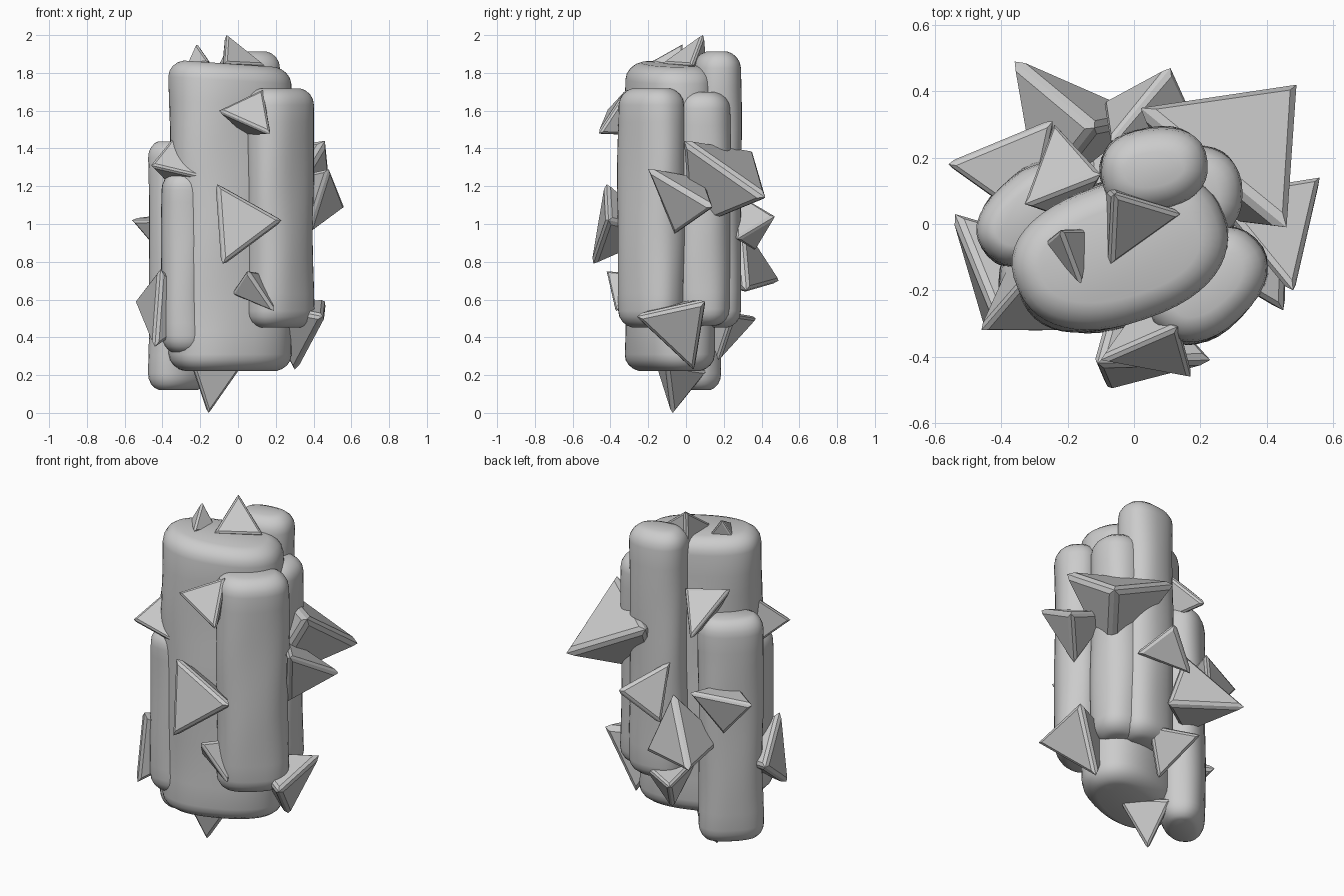
import bpy, bmesh
from math import sin, cos, pi, radians
from mathutils import Vector

if "Cube" in bpy.data.objects:
    bpy.data.objects.remove(bpy.data.objects["Cube"])


def finish(name, bm, smooth):
    bmesh.ops.recalc_face_normals(bm, faces=bm.faces)
    me = bpy.data.meshes.new(name)
    bm.to_mesh(me)
    bm.free()
    for p in me.polygons:
        p.use_smooth = smooth
    ob = bpy.data.objects.new(name, me)
    bpy.context.collection.objects.link(ob)
    return ob


def column(name, cx, cy, rx, ry, rot, z0, z1, tilt=0.0, n=32, seed=0.0, r=0.09):
    """Rounded rock column: superellipse rings with rounded ends."""
    bm = bmesh.new()
    levels = [(z0 + 0.09 * (1 - cos(a)), r * (1 - sin(a)))
              for a in (radians(d) for d in (12, 30, 50, 70, 90))]
    for i in range(1, 12):
        levels.append((z0 + 0.09 + (z1 - z0 - 0.18) * i / 12, 0))
    levels += [(z1 - (z - z0), d) for z, d in reversed(levels[:5])]
    rings = []
    for z, inset in levels:
        t = (z - z0) / (z1 - z0)
        ring = []
        for k in range(n):
            a = 2 * pi * k / n
            c, s = cos(a), sin(a)
            wob = 1 + 0.02 * sin(5 * z + 2 * a + seed) + 0.012 * sin(9 * z - 3 * a + seed)
            x = (rx * wob - inset) * abs(c) ** 0.85 * (1 if c >= 0 else -1)
            y = (ry * wob - inset) * abs(s) ** 0.85 * (1 if s >= 0 else -1)
            q = radians(rot)
            px, py = x * cos(q) - y * sin(q), x * sin(q) + y * cos(q)
            ring.append(bm.verts.new((cx + px, cy + py, z + tilt * px * t ** 3)))
        rings.append(ring)
    for lo, hi in zip(rings, rings[1:]):
        for k in range(n):
            bm.faces.new((lo[k], lo[(k + 1) % n], hi[(k + 1) % n], hi[k]))
    bm.faces.new(rings[0][::-1])
    bm.faces.new(rings[-1])
    return finish(name, bm, True)


def crystal(name, pts):
    """Tetrahedral shard: three outer corners, the fourth buried in the rock."""
    a, b, c = (Vector(p) for p in pts)
    mid = (a + b + c) / 3
    nrm = (b - a).cross(c - a).normalized()
    core = Vector((0, -0.05, min(max(mid.z, 0.5), 1.6)))
    if nrm.dot(core - mid) < 0:
        nrm = -nrm
    edge = ((a - b).length + (b - c).length + (c - a).length) / 3
    bm = bmesh.new()
    v = [bm.verts.new(p) for p in (a, b, c, mid + nrm * edge * 0.8)]
    for i, j, k in ((0, 1, 2), (0, 1, 3), (1, 2, 3), (2, 0, 3)):
        bm.faces.new((v[i], v[j], v[k]))
    bmesh.ops.recalc_face_normals(bm, faces=bm.faces)
    # chamfer-like strips that keep the tips sharp
    bmesh.ops.inset_individual(bm, faces=list(bm.faces), thickness=edge * 0.08,
                               depth=edge * 0.03)
    return finish(name, bm, False)


# Rock columns: centre, radii, rotation, bottom, top, top slope
column("main_rock_column", -0.04, -0.085, 0.325, 0.215, 20, 0.22, 1.85, -0.07, n=48, r=0.1)
column("front_right_column", 0.225, -0.185, 0.195, 0.135, 45, 0.45, 1.72, seed=1)
column("left_column", -0.315, 0.03, 0.175, 0.12, 45, 0.12, 1.44, seed=2, r=0.07)
column("front_left_column", -0.285, -0.175, 0.12, 0.145, 0, 0.32, 1.27, seed=3, r=0.07)
column("back_tall_column", 0.06, 0.165, 0.16, 0.125, 8, 0.45, 1.915, seed=4)
column("back_right_column", 0.175, 0.09, 0.15, 0.145, 0, 0.46, 1.70, seed=5)

# Shards: three outer corners each
shards = {
    "front_center": ((-.11, -.42, 1.21), (.23, -.41, 1.02), (-.08, -.49, .79)),
    "front_upper": ((-.10, -.41, 1.60), (.13, -.31, 1.71), (.17, -.46, 1.48)),
    "top_large": ((-.06, .09, 2.0), (.14, .03, 1.84), (-.07, -.12, 1.85)),
    "top_small": ((-.22, -.02, 1.95), (-.16, -.18, 1.86), (-.27, -.06, 1.84)),
    "left_upper": ((-.46, -.32, 1.31), (-.20, -.32, 1.25), (-.33, -.17, 1.47)),
    "left_lower": ((-.54, .03, .59), (-.41, -.29, .76), (-.44, -.31, .35)),
    "front_lower": ((.05, -.42, .75), (-.03, -.29, .63), (.19, -.37, .54)),
    "right_lower": ((.46, .10, .59), (.45, -.26, .51), (.30, .04, .23)),
    "right_middle": ((.48, -.20, 1.29), (.56, .14, 1.09), (.37, -.06, .95)),
    "back_right_large": ((.46, -.01, 1.44), (.02, .35, 1.38), (.49, .42, 1.14)),
    "back_middle": ((.11, .47, 1.04), (-.07, .25, 1.17), (.20, .27, .92)),
    "back_left_upper": ((-.24, .30, 1.38), (-.33, .06, 1.60), (-.10, .15, 1.58)),
    "back_lower_large": ((-.36, .49, .70), (.03, .32, .65), (-.12, .29, 1.01)),
    "left_middle": ((-.56, .18, 1.02), (-.245, .31, 1.06), (-.38, .19, .81)),
    "back_bottom": ((-.15, .37, .50), (.10, .25, .52), (-.03, .17, .28)),
    "bottom": ((-.155, -.07, .0), (-.24, -.15, .25), (.02, -.10, .25)),
}
for name, pts in shards.items():
    crystal(name + "_shard", pts)
